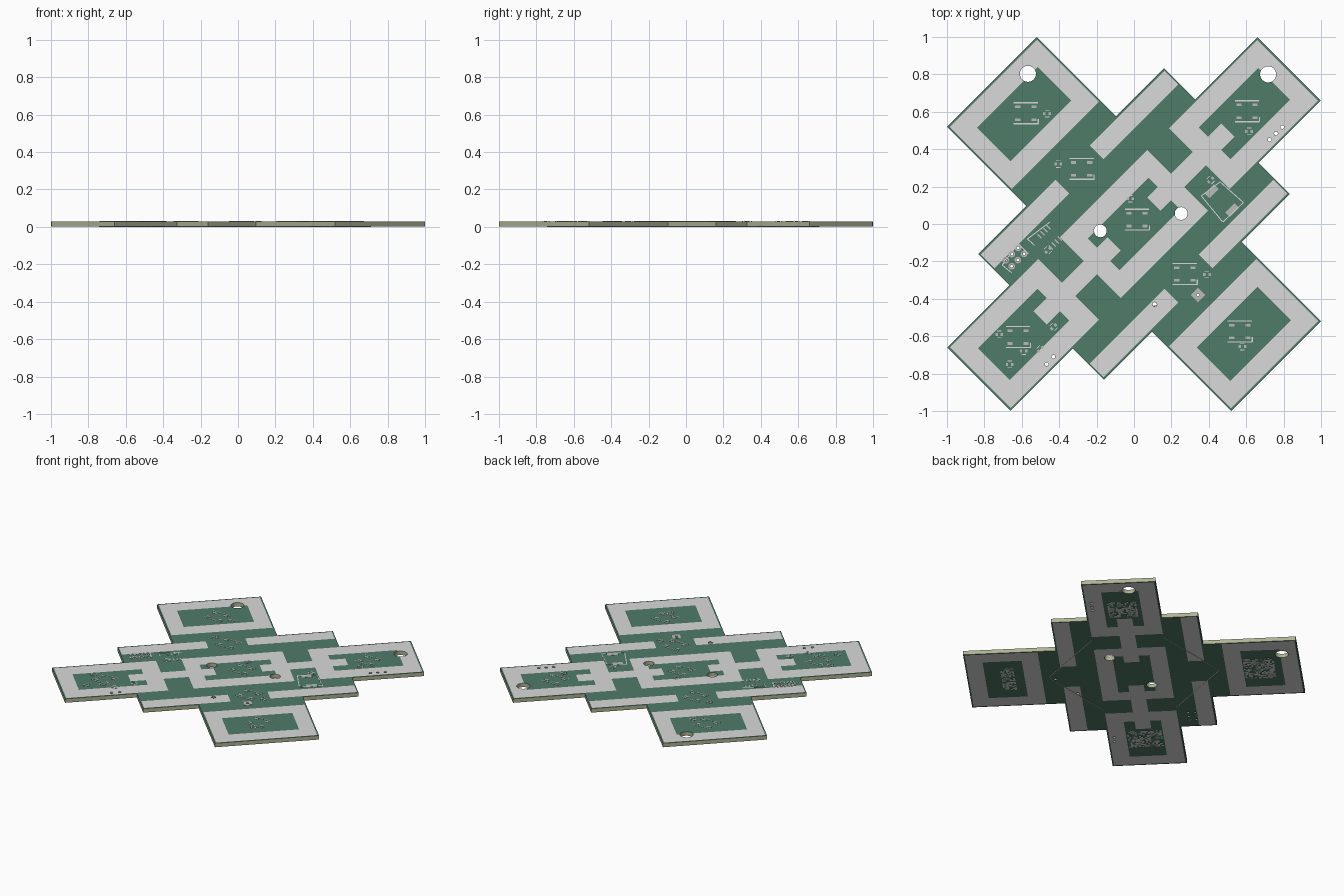
import bpy, bmesh, math, random
from mathutils import Matrix, Vector

if "Cube" in bpy.data.objects:
    bpy.data.objects.remove(bpy.data.objects["Cube"])

random.seed(4)
BOT, TOP = 0.002, 0.030          # board faces
LOW, HIGH = 0.0, 0.0315          # outer faces of the printed plates
S = math.sqrt(0.5)
DIAG = math.radians(45)

def material(name, rgb):
    m = bpy.data.materials.new(name)
    m.diffuse_color = (*rgb, 1)
    m.use_nodes = True
    m.node_tree.nodes["Principled BSDF"].inputs["Base Color"].default_value = m.diffuse_color
    return m

FIBRE = material("fibre_olive", (0.427, 0.455, 0.294))
GREEN = material("mask_green", (0.078, 0.2, 0.141))
GREY = material("print_light_grey", (0.7, 0.7, 0.7))
PAD = material("pad_grey", (0.5, 0.5, 0.5))

def xy(u, v):                    # board axes (diagonal) to world
    return ((u - v) * S, (u + v) * S)

def finish(bm, name, mats):
    bmesh.ops.recalc_face_normals(bm, faces=bm.faces)
    me = bpy.data.meshes.new(name)
    bm.to_mesh(me)
    bm.free()
    for m in mats:
        me.materials.append(m)
    ob = bpy.data.objects.new(name, me)
    bpy.context.collection.objects.link(ob)
    return ob

# ---- board: grid of cells, coloured by the printed pattern ----
U = [.13, .15, .23, .33, .34, .495, .61, .695, .703, .71, 1.06, 1.162, 1.172]
V = [.05, .12, .23, .24, .36, .465, .475, .594, .705, .958, 1.064, 1.074]
U = [-a for a in reversed(U)] + U
V = [-a for a in reversed(V)] + V

def inside(u, v):
    u, v = abs(u), abs(v)
    return ((u < .34 and v < 1.074) or (u < .703 and v < .475)
            or (u < 1.172 and v < .24))

def printed(u, v):
    u, v = abs(u), abs(v)
    side_arm = u < .33 and .594 < v < 1.064 and not (u < .23 and .705 < v < .958)
    long_arm = .495 < u < 1.162 and v < .23 and not (.61 < u < 1.06 and v < .12)
    centre = u < .33 and v < .23 and not (u < .23 and v < .12)
    strip = .13 < u < .695 and .36 < v < .465
    link = .15 < u < .71 and v < .05
    return side_arm or long_arm or centre or strip or link

bm = bmesh.new()
cache = {}

def vert(i, j, z):
    if (i, j, z) not in cache:
        cache[i, j, z] = bm.verts.new((*xy(U[i], V[j]), z))
    return cache[i, j, z]

mid = {(i, j): ((U[i] + U[i + 1]) / 2, (V[j] + V[j + 1]) / 2)
       for i in range(len(U) - 1) for j in range(len(V) - 1)}
cells = {k for k, p in mid.items() if inside(*p)}
for i, j in sorted(cells):
    ring = [(i, j), (i + 1, j), (i + 1, j + 1), (i, j + 1)]
    for z in (BOT, TOP):
        f = bm.faces.new([vert(*c, z) for c in ring])
        f.material_index = 2 if printed(*mid[i, j]) else 1
    for k, n in enumerate([(i, j - 1), (i + 1, j), (i, j + 1), (i - 1, j)]):
        if n not in cells:
            a, b = ring[k], ring[(k + 1) % 4]
            bm.faces.new([vert(*a, BOT), vert(*b, BOT), vert(*b, TOP), vert(*a, TOP)])
board = finish(bm, "board", [FIBRE, GREEN, GREY])

# ---- drilled holes ----
header = [(-.62 - .033 * k + .032 * r, -.128 - .033 * k - .032 * r)
          for k in range(3) for r in range(2)]
holes = [(-.567, .803, .043), (.717, .80, .043), (.252, .056, .034), (-.18, -.037, .034),
         (.342, -.38, .01), (.11, -.43, .012)]
holes += [(.725 + .034 * k, .45 + .034 * k, .010) for k in range(3)]
holes += [(-.467 + .018 * k, -.75 + .02 * k, .010) for k in (0, 2)]
holes += [(x, y, .008) for x, y in header]
bm = bmesh.new()
for x, y, r in holes:
    bmesh.ops.create_cone(bm, cap_ends=True, segments=32 if r > .02 else 12, radius1=r,
                          radius2=r, depth=.2, matrix=Matrix.Translation((x, y, 0)))
cutter = finish(bm, "hole_cutter", [FIBRE])
cutter.hide_render = True
mod = board.modifiers.new("holes", 'BOOLEAN')
mod.operation, mod.solver, mod.object = 'DIFFERENCE', 'EXACT', cutter
bpy.context.view_layer.objects.active = board
bpy.ops.object.modifier_apply(modifier=mod.name)
bpy.data.objects.remove(cutter)
for p in board.data.polygons:
    if abs(p.normal.z) < .5:
        p.material_index = 0     # cut edges show the fibre core

# ---- thin plates ----
def plate(bm, x, y, w, d, angle=0.0, under=False):
    z0, z1 = (LOW, BOT) if under else (TOP, HIGH)
    m = (Matrix.Translation((x, y, (z0 + z1) / 2)) @ Matrix.Rotation(angle, 4, 'Z')
         @ Matrix.Diagonal((w, d, z1 - z0, 1)))
    bmesh.ops.create_cube(bm, size=1, matrix=m)

def line(bm, a, b, w=.006, under=False):
    a, b = Vector(a), Vector(b)
    c, d = (a + b) / 2, b - a
    plate(bm, c.x, c.y, d.length, w, math.atan2(d.y, d.x), under)

def annulus(bm, x, y, r0, r1, n=12):
    rows = [[bm.verts.new((x + r * math.cos(math.tau * k / n), y + r * math.sin(math.tau * k / n), z))
             for k in range(n)] for r, z in ((r0, TOP), (r1, TOP), (r1, HIGH), (r0, HIGH))]
    for i in range(4):
        a, b = rows[i], rows[(i + 1) % 4]
        for k in range(n):
            bm.faces.new([a[k], a[(k + 1) % n], b[(k + 1) % n], b[k]])

marks, pads = bmesh.new(), bmesh.new()

# light footprints: four pads with outline strokes
for x, y in [(-.578, .592), (-.28, .295), (.016, .023), (.272, -.267), (.566, -.575),
             (.604, .603), (-.62, -.605)]:
    for sx in (-1, 1):
        for sy in (-1, 1):
            plate(pads, x + sx * .043, y + sy * .034, .028, .014)
    line(marks, (x - .065, y + .056), (x + .065, y + .056))
    line(marks, (x - .065, y - .056), (x + .068, y - .056))
    line(marks, (x + .066, y - .056), (x + .066, y - .03))

# small two-pad footprints
for x, y, a in [(-.465, .59, 0), (-.405, .32, 0), (.39, -.27, 0), (.58, -.655, 0), (.615, .495, 0),
                (-.72, -.59, 0), (-.02, .135, 0), (.41, .235, DIAG), (-.665, -.75, 0),
                (-.59, -.68, 0), (-.43, -.55, DIAG), (-.46, -.14, DIAG), (-.5, -.67, DIAG)]:
    dx, dy = math.cos(a), math.sin(a)
    for s in (-1, 1):
        plate(pads, x + s * .014 * dx, y + s * .014 * dy, .013, .016, a)
        line(marks, (x - .012 * dx - s * .018 * dy, y - .012 * dy + s * .018 * dx),
             (x + .012 * dx - s * .018 * dy, y + .012 * dy + s * .018 * dx), .004)

# connector outline with two large pads
for x, y in [(.415, .175), (.525, .075)]:
    plate(pads, x, y, .07, .035, DIAG)
corners = [(.36, .15), (.46, .225), (.585, .115), (.475, .01)]
for k in range(4):
    line(marks, corners[k], corners[(k + 1) % 4], .005)

# chip footprint and its outline
for k in range(4):
    for s in (-1, 1):
        plate(pads, -.475 + .016 * k + s * .03, -.095 + .016 * k - s * .03, .03, .008, -DIAG)
line(marks, (-.57, -.08), (-.45, .01), .005)
line(marks, (-.57, -.08), (-.53, -.115), .005)

# pin header pads and frame, square test pad
for x, y in header:
    annulus(pads, x, y, .008, .018)
for a, b in [((-.705, -.22), (-.62, -.105)), ((-.705, -.22), (-.655, -.26)), ((-.62, -.105), (-.565, -.16))]:
    line(marks, a, b, .005)
annulus(pads, .342, -.38, .01, .038, 4)
for x, y in [(.11, -.43)]:
    annulus(pads, x, y, .012, .016)

# underside: speckled patches in the four arm windows
for cu, cv, nu, nv in [(.83, 0, 15, 15), (-.84, 0, 16, 18), (0, .81, 20, 16), (0, -.81, 22, 7)]:
    for i in range(nu):
        for j in range(nv):
            if random.random() < .5:
                x, y = xy(cu + (i - (nu - 1) / 2) * .0125, cv + (j - (nv - 1) / 2) * .0125)
                plate(marks, x, y, .0122, .0122, DIAG, True)

# underside: fine lines running out to the side arms
for su in (-1, 1):
    for sv in (-1, 1):
        line(marks, xy(su * .45, sv * .235), xy(0, sv * .55), .004, True)

finish(marks, "printed_marks", [GREY])
finish(pads, "solder_pads", [PAD])
